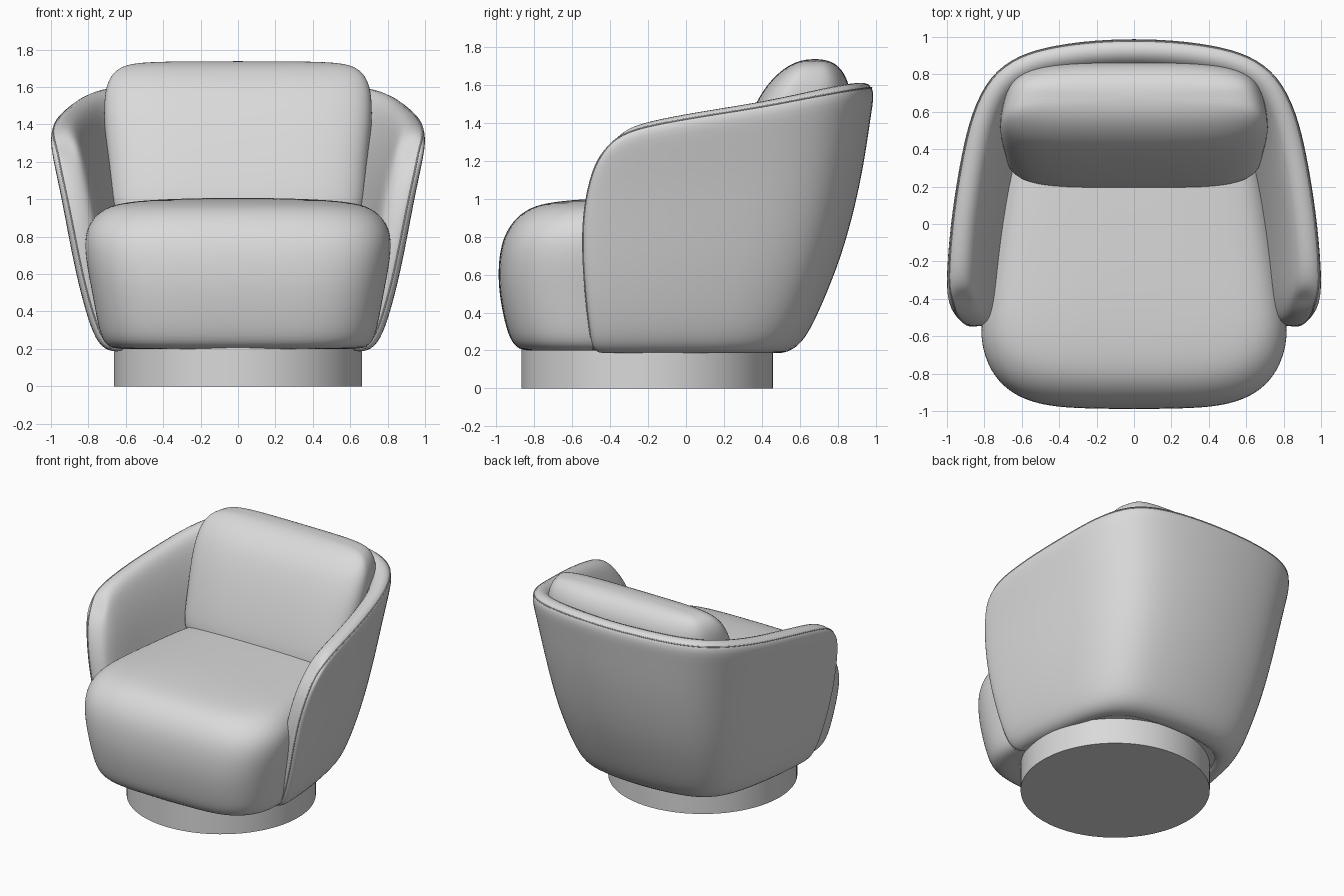
import bpy
import bmesh
from math import cos, sin, tau, copysign

cube = bpy.data.objects.get("Cube")
if cube:
    bpy.data.objects.remove(cube, do_unlink=True)

fabric = bpy.data.materials.new("light_grey_fabric")
fabric.use_nodes = True
GREY = (0.7, 0.7, 0.7, 1)
fabric.diffuse_color = GREY
fabric.node_tree.nodes["Principled BSDF"].inputs["Base Color"].default_value = GREY


def add_object(name, bm):
    mesh = bpy.data.meshes.new(name)
    bm.to_mesh(mesh)
    bm.free()
    mesh.materials.append(fabric)
    mesh.shade_smooth()
    obj = bpy.data.objects.new(name, mesh)
    bpy.context.collection.objects.link(obj)
    return obj


def subdivide(obj):
    mod = obj.modifiers.new("Smooth", 'SUBSURF')
    mod.levels = mod.render_levels = 2


def cushion(name, rings, power, taper, taper_from, count=32):
    """Loft rounded-rectangle rings given as (z, half width, front y, back y)."""
    bm = bmesh.new()
    loops = []
    for z, half, front, back in rings:
        loop = []
        for i in range(count):
            a = tau * (i + 0.5) / count
            c, s = (copysign(abs(f) ** (2 / power), f) for f in (cos(a), sin(a)))
            y = (front + back) / 2 + s * (back - front) / 2
            narrow = 1 - taper * max(0, y - taper_from)
            loop.append(bm.verts.new((c * half * narrow, y, z)))
        loops.append(loop)
    for low, high in zip(loops, loops[1:]):
        for i in range(count):
            j = (i + 1) % count
            bm.faces.new((low[i], low[j], high[j], high[i]))
    bm.faces.new(loops[0][::-1])
    bm.faces.new(loops[-1])
    subdivide(add_object(name, bm))


# Round plinth
bm = bmesh.new()
bmesh.ops.create_cone(bm, cap_ends=True, segments=96, radius1=0.663, radius2=0.663, depth=0.23)
bmesh.ops.translate(bm, vec=(0, -0.205, 0.115), verts=bm.verts)
plinth = add_object("plinth", bm)
bpy.ops.object.select_all(action='DESELECT')
plinth.select_set(True)
bpy.context.view_layer.objects.active = plinth
bpy.ops.object.shade_smooth_by_angle()

# Seat and back cushions
cushion("seat_cushion", [
    (0.2, 0.58, -0.78, 0.42), (0.197, 0.695, -0.87, 0.50), (0.24, 0.747, -0.925, 0.55),
    (0.35, 0.773, -0.96, 0.58), (0.5, 0.8, -0.988, 0.6), (0.62, 0.825, -0.994, 0.62),
    (0.75, 0.845, -0.982, 0.62), (0.86, 0.83, -0.937, 0.6), (0.945, 0.76, -0.85, 0.56),
    (0.98, 0.665, -0.74, 0.52), (0.998, 0.49, -0.57, 0.42), (1.007, 0.2, -0.3, 0.2),
], 4.1, 0.17, -0.6)
cushion("back_cushion", [
    (0.85, 0.61, 0.24, 0.6), (0.92, 0.675, 0.19, 0.66), (1.0, 0.695, 0.186, 0.72),
    (1.2, 0.703, 0.242, 0.79), (1.4, 0.724, 0.317, 0.84), (1.53, 0.724, 0.38, 0.87),
    (1.62, 0.71, 0.44, 0.858), (1.69, 0.67, 0.517, 0.818), (1.726, 0.6, 0.585, 0.768),
    (1.738, 0.43, 0.65, 0.71),
], 4, 0.45, 0.6)

# Wraparound shell: levels hold (height share, half width, back y, front y)
THICK = 0.18
RIM = 0.68
LEVELS = [
    (-0.005, 0.6, 0.42, -0.45), (0, 0.705, 0.545, -0.50), (0.05, 0.768, 0.632, -0.515),
    (0.18, 0.822, 0.72, -0.535), (0.36, 0.876, 0.823, -0.555), (0.55, 0.92, 0.897, -0.565),
    (0.73, 0.96, 0.948, -0.55), (0.9, 1.004, 0.981, -0.5), (1, 1.02, 1.006, -0.425),
]
# Half plan outline, front to back: (width share, depth share, rim height)
PLAN = [
    (0.965, 0, 1.28), (0.99, 0.05, 1.343), (0.994, 0.13, 1.392), (0.975, 0.3, 1.438),
    (0.945, 0.45, 1.473), (0.912, 0.58, 1.503), (0.864, 0.725, 1.543), (0.768, 0.863, 1.58),
    (0.61, 0.943, 1.598), (0.41, 0.978, 1.605), (0.2, 0.995, 1.607), (0, 1, 1.607),
]
outline = PLAN + [(-x, d, h) for x, d, h in PLAN[-2::-1]]
bm = bmesh.new()
grid = [[bm.verts.new((x * half, front + d * (back - front), 0.185 + v * (h - 0.185)))
         for x, d, h in outline] for v, half, back, front in LEVELS]
for low, high in zip(grid, grid[1:]):
    for i in range(len(low) - 1):
        bm.faces.new((low[i], low[i + 1], high[i + 1], high[i]))
bm.normal_update()


# Seam path on the rounded outer edge of the shell
def seam_point(vert, inner):
    return vert.co + (inner.co - vert.co) / 6 - vert.normal * THICK * RIM / 6


def arm_edge(col, inner_col):
    return [seam_point(row[col], row[inner_col]) for row in grid[1:-1]]


rim = [seam_point(a, b) for a, b in zip(grid[-1], grid[-2])]
path = arm_edge(0, 1) + rim + arm_edge(-1, -2)[::-1]

# Padding is thinner along the rim than in the body of the shell
bm.verts.index_update()
last_row, last_col = len(grid) - 1, len(outline) - 1
padding = {}
for r, row in enumerate(grid):
    for c, vert in enumerate(row):
        steps = min(last_row - r, c, last_col - c)
        padding[vert.index] = (RIM, 0.9)[steps] if steps < 2 else 1

shell = add_object("wraparound_shell", bm)
group = shell.vertex_groups.new(name="padding")
for index, weight in padding.items():
    group.add([index], weight, 'REPLACE')
solid = shell.modifiers.new("Thickness", 'SOLIDIFY')
solid.thickness = THICK
solid.offset = -1
solid.vertex_group = group.name
subdivide(shell)

# Thin piping along the seam
curve = bpy.data.curves.new("edge_piping", 'CURVE')
curve.dimensions = '3D'
curve.bevel_depth = 0.004
curve.bevel_resolution = 2
spline = curve.splines.new('NURBS')
spline.points.add(len(path) - 1)
for point, co in zip(spline.points, path):
    point.co = (*co, 1)
spline.order_u = 4
spline.use_endpoint_u = True
spline.resolution_u = 6
curve.materials.append(fabric)
piping = bpy.data.objects.new("edge_piping", curve)
bpy.context.collection.objects.link(piping)
